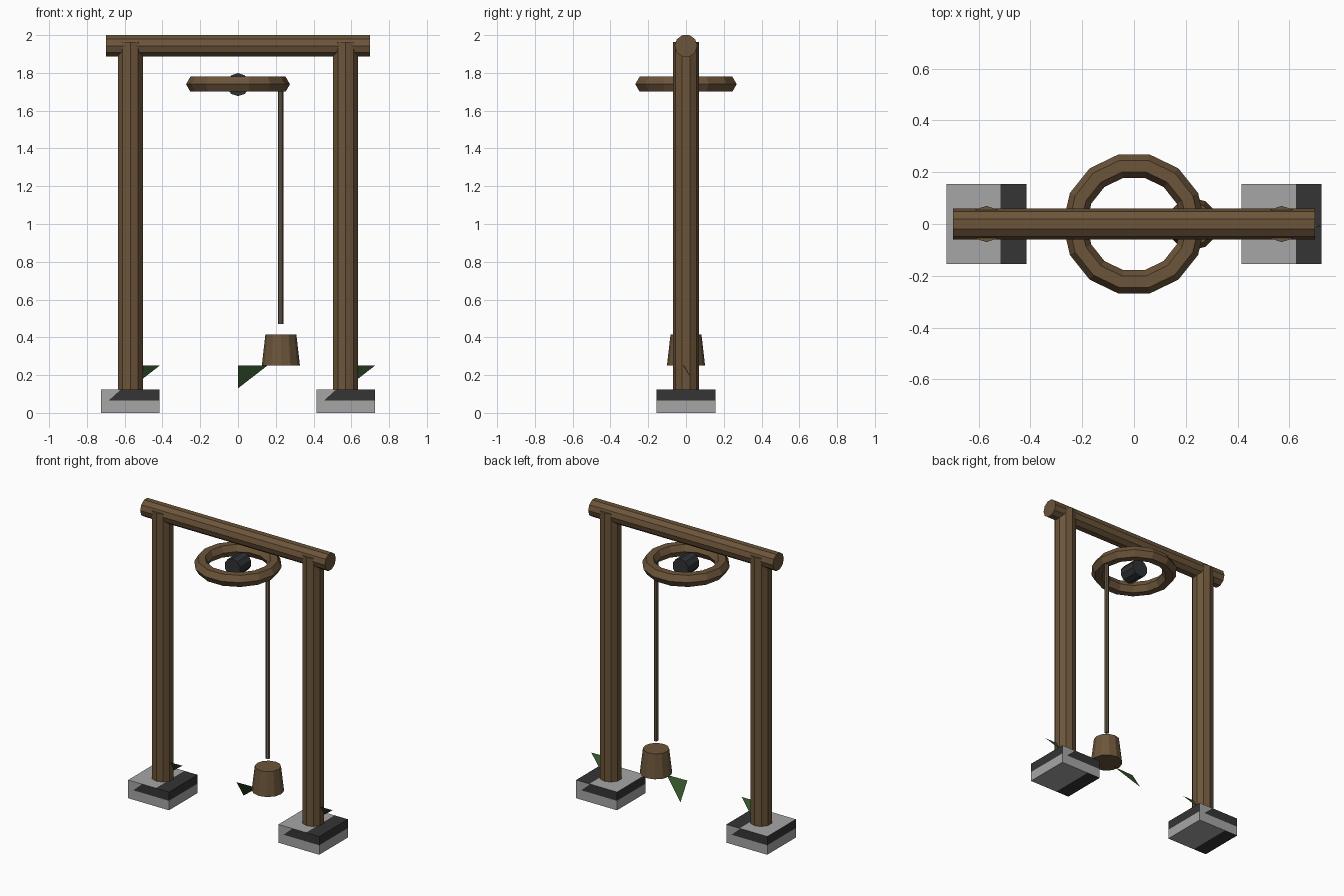
import bpy, bmesh
from math import radians
from mathutils import Matrix, Vector

cube = bpy.data.objects.get("Cube")
if cube:
    bpy.data.objects.remove(cube, do_unlink=True)


def material(name, rgb):
    m = bpy.data.materials.new(name)
    m.use_nodes = True
    m.diffuse_color = (*rgb, 1)
    m.node_tree.nodes["Principled BSDF"].inputs["Base Color"].default_value = (*rgb, 1)
    return m


wood = material("brown wood", (0.15, 0.09, 0.042))
rope_mat = material("rope tan", (0.16, 0.12, 0.075))
stone = material("light stone", (0.38, 0.38, 0.38))
dark_stone = material("dark stone", (0.035, 0.035, 0.035))
iron = material("dark iron", (0.03, 0.032, 0.036))
green = material("leaf green", (0.036, 0.092, 0.026))


def finish(bm, name, *mats):
    mesh = bpy.data.meshes.new(name)
    bm.to_mesh(mesh)
    bm.free()
    for m in mats:
        mesh.materials.append(m)
    obj = bpy.data.objects.new(name, mesh)
    bpy.context.collection.objects.link(obj)
    return obj


def rod(name, mat, center, length, r1, r2=None, sides=10, axis="Z"):
    turn = {"X": Matrix.Rotation(radians(90), 4, "Y"),
            "Y": Matrix.Rotation(radians(90), 4, "X"),
            "Z": Matrix.Identity(4)}[axis]
    bm = bmesh.new()
    bmesh.ops.create_cone(bm, cap_ends=True, segments=sides, radius1=r1,
                          radius2=r1 if r2 is None else r2, depth=length,
                          matrix=Matrix.Translation(center) @ turn)
    return finish(bm, name, mat)


def cut(bm, point, normal):
    geom = bm.verts[:] + bm.edges[:] + bm.faces[:]
    bmesh.ops.bisect_plane(bm, geom=geom, plane_co=point, plane_no=normal)


# Stone footing: dark upper band on the sides, dark strip on top and underside
def footing(name, cx):
    size, height, band, strip = 0.31, 0.125, 0.065, 0.055
    bm = bmesh.new()
    bmesh.ops.create_cube(bm, size=1, matrix=Matrix.Translation((0, 0, height / 2))
                          @ Matrix.Diagonal((size, size, height, 1)))
    cut(bm, (0, 0, band), (0, 0, 1))
    for side in (1, -1):
        cut(bm, (side * strip, 0, 0), (1, 0, 0))
        cut(bm, (-side * 0.115, 0, band), (side, 0, -1.1))
    bm.normal_update()
    for f in bm.faces:
        c, n = f.calc_center_median(), f.normal
        if abs(n.z) > 0.5:
            dark = c.x * n.z > strip
        elif abs(n.y) > 0.5:
            dark = c.z > band and -c.x * n.y > -0.115 + 1.1 * (c.z - band)
        else:
            dark = c.z > band
        f.material_index = int(dark)
    bm.transform(Matrix.Translation((cx, 0, 0)))
    finish(bm, name, stone, dark_stone)


# Single leaf blade
def leaf(name, cx):
    bm = bmesh.new()
    corners = [(0, 0.06, 0.13), (0, -0.015, 0.25), (0.155, -0.01, 0.25)]
    bm.faces.new([bm.verts.new(Vector(p) + Vector((cx, 0, 0))) for p in corners])
    finish(bm, name, green)


# Frame
for label, x in (("left", 0.57), ("right", -0.57)):
    footing(label + "_footing", x)
    rod(label + "_post", wood, (x, 0, 0.9865), 1.953, 0.07)
    leaf(label + "_leaf", x)
leaf("middle_leaf", 0)
rod("crossbeam", wood, (0, 0, 1.943), 1.4, 0.06, axis="X")

# Wheel and its hub
bpy.ops.mesh.primitive_torus_add(major_segments=14, minor_segments=6,
                                 major_radius=0.229, minor_radius=0.046,
                                 location=(0, 0, 1.74))
wheel = bpy.context.object
wheel.name = "wheel_ring"
wheel.data.materials.append(wood)
for p in wheel.data.polygons:
    p.use_smooth = False
rod("wheel_hub", iron, (0, 0, 1.738), 0.12, 0.061, axis="Y")

# Rope and bucket
rod("rope", rope_mat, (0.227, 0, 1.1), 1.26, 0.014, sides=8)
rod("bucket", wood, (0.227, 0, 0.3325), 0.165, 0.101, 0.082, sides=12)
